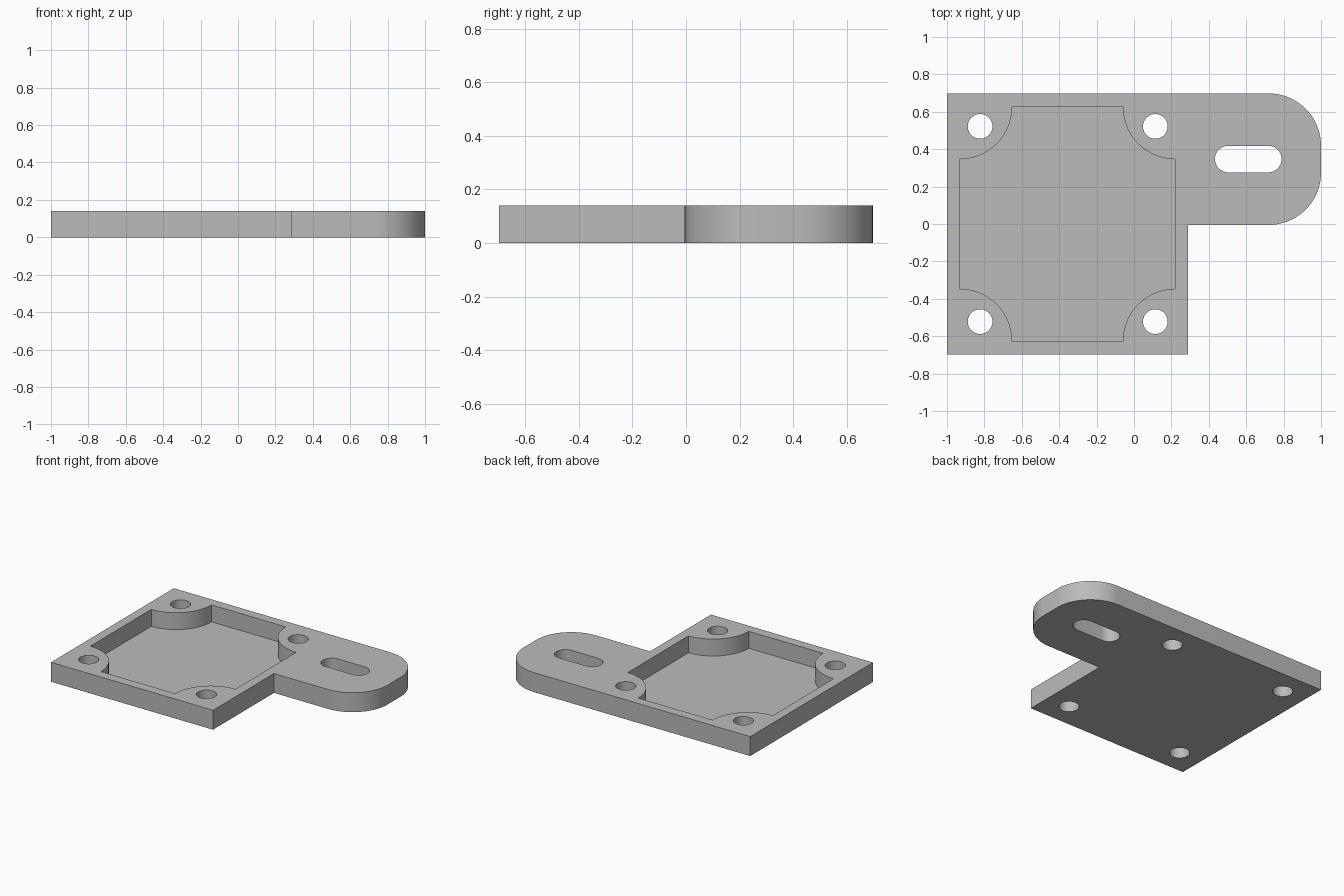
import bpy, bmesh
from math import cos, sin, pi

if "Cube" in bpy.data.objects:
    bpy.data.objects.remove(bpy.data.objects["Cube"], do_unlink=True)

THICK, FLOOR = 0.14, 0.018
LEFT, INNER, RIGHT, HALF = -1.0, 0.29, 1.0, 0.698
ARM_LOW, ARM_R = -0.005, 0.28

metal = bpy.data.materials.new("plain grey")
metal.use_nodes = True
grey = (0.5, 0.5, 0.5, 1)
metal.diffuse_color = grey
metal.node_tree.nodes["Principled BSDF"].inputs["Base Color"].default_value = grey


def arc(cx, cy, r, start, end, steps=20):
    angles = [(start + (end - start) * i / steps) * pi / 180 for i in range(steps + 1)]
    return [(cx + r * cos(a), cy + r * sin(a)) for a in angles]


def prism(name, outline, low, high):
    """Extrude a closed outline from low to high."""
    bm = bmesh.new()
    face = bm.faces.new([bm.verts.new((x, y, low)) for x, y in outline])
    top = bmesh.ops.extrude_face_region(bm, geom=[face])["geom"]
    verts = [v for v in top if isinstance(v, bmesh.types.BMVert)]
    bmesh.ops.translate(bm, verts=verts, vec=(0, 0, high - low))
    bmesh.ops.recalc_face_normals(bm, faces=bm.faces)
    mesh = bpy.data.meshes.new(name)
    bm.to_mesh(mesh)
    bm.free()
    mesh.materials.append(metal)
    obj = bpy.data.objects.new(name, mesh)
    bpy.context.collection.objects.link(obj)
    return obj


# Plate with a rounded side arm
outline = [(LEFT, -HALF), (INNER, -HALF), (INNER, ARM_LOW)]
outline += arc(RIGHT - ARM_R, ARM_LOW + ARM_R, ARM_R, -90, 0)
outline += arc(RIGHT - ARM_R, HALF - ARM_R, ARM_R, 0, 90)
outline += [(LEFT, HALF)]
plate = prism("mounting_plate", outline, 0, THICK)

# Pocket whose corners are scooped inward around the screw bosses
x0, x1, y1, boss_r = -0.933, 0.222, 0.628, 0.282
pocket = (arc(x0, -y1, boss_r, 90, 0) + arc(x1, -y1, boss_r, 180, 90)
          + arc(x1, y1, boss_r, 270, 180) + arc(x0, y1, boss_r, 360, 270))
cutters = [prism("pocket_cutter", pocket, FLOOR, THICK + 0.1)]

# Four screw holes
for x in (-0.823, 0.114):
    for y in (-0.522, 0.522):
        hole = arc(x, y, 0.066, 0, 360, 40)[:-1]
        cutters.append(prism("hole_cutter", hole, -0.1, THICK + 0.1))

# Adjusting slot in the arm
slot = arc(0.504, 0.347, 0.071, 90, 270) + arc(0.718, 0.347, 0.071, -90, 90)
cutters.append(prism("slot_cutter", slot, -0.1, THICK + 0.1))

# Cut every opening, then drop the cutters
bpy.ops.object.select_all(action="DESELECT")
bpy.context.view_layer.objects.active = plate
plate.select_set(True)
for cutter in cutters:
    cutter.hide_render = True
    mod = plate.modifiers.new("cut", "BOOLEAN")
    mod.operation = "DIFFERENCE"
    mod.solver = "EXACT"
    mod.object = cutter
    bpy.ops.object.modifier_apply(modifier=mod.name)
    bpy.data.objects.remove(cutter, do_unlink=True)

bpy.ops.object.shade_smooth_by_angle(angle=pi / 6)
